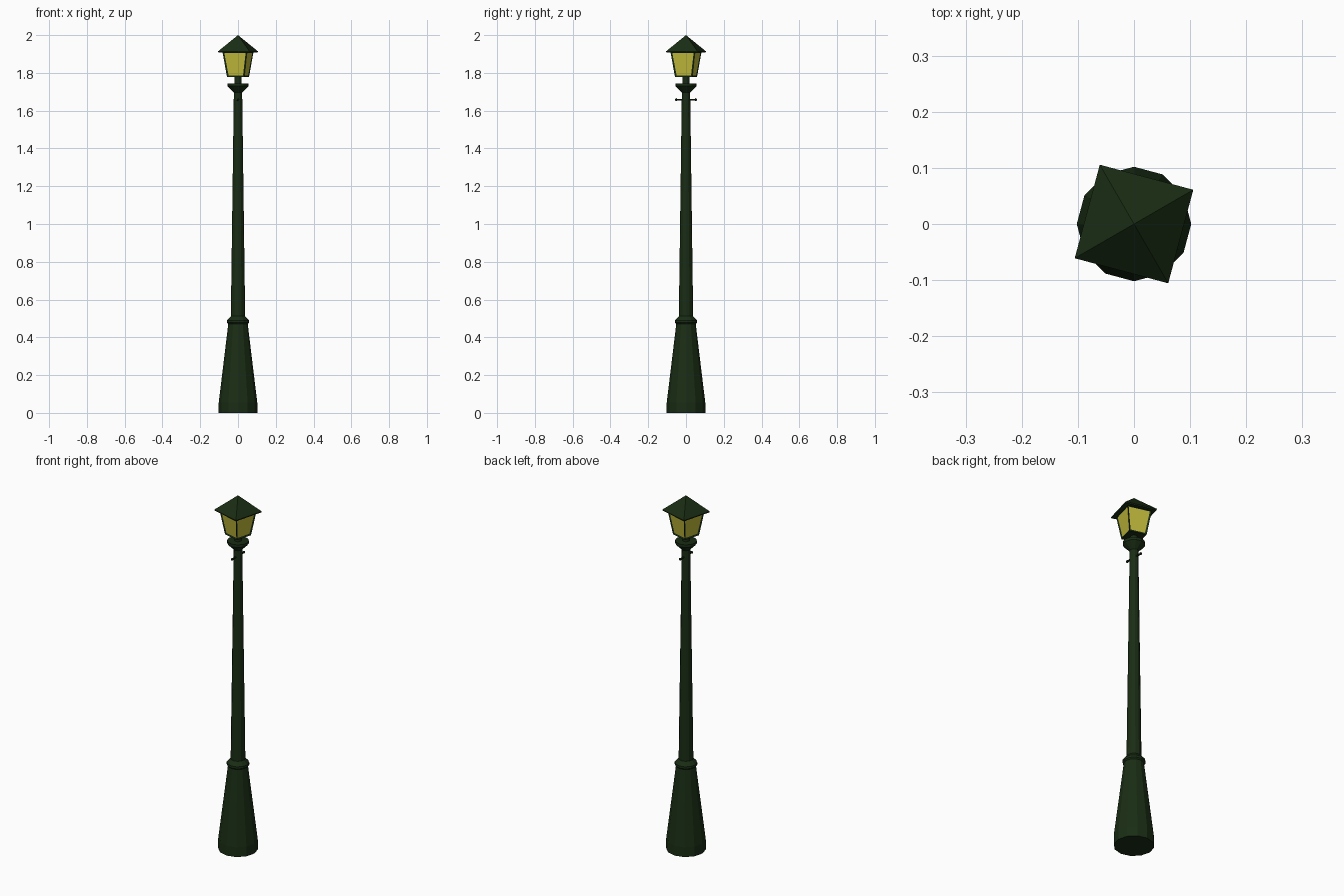
import bpy, bmesh, math
from mathutils import Vector

if "Cube" in bpy.data.objects:
    bpy.data.objects.remove(bpy.data.objects["Cube"])


def material(name, rgb):
    m = bpy.data.materials.new(name)
    m.diffuse_color = (*rgb, 1)
    m.use_nodes = True
    m.node_tree.nodes["Principled BSDF"].inputs["Base Color"].default_value = m.diffuse_color
    return m


GREEN = material("dark_green_paint", (0.01, 0.026, 0.007))
GLASS = material("yellow_glass", (0.55, 0.51, 0.045))
TWIST = math.radians(30)  # lantern is turned on the post


def finish(name, bm, mats=(GREEN,)):
    bmesh.ops.recalc_face_normals(bm, faces=bm.faces)
    me = bpy.data.meshes.new(name)
    bm.to_mesh(me)
    bm.free()
    for m in mats:
        me.materials.append(m)
    ob = bpy.data.objects.new(name, me)
    bpy.context.collection.objects.link(ob)
    return ob


def stack(profile, sides, angle=0.0):
    """Closed stack of polygon rings from (radius, z) pairs; radius 0 is a tip."""
    bm = bmesh.new()
    rings = []
    for r, z in profile:
        n = sides if r > 0 else 1
        rings.append([bm.verts.new((r * math.cos(angle + math.tau * i / sides),
                                    r * math.sin(angle + math.tau * i / sides), z))
                      for i in range(n)])
    for a, b in zip(rings, rings[1:]):
        for i in range(sides):
            j = (i + 1) % sides
            if len(b) == 1:
                bm.faces.new((a[i], a[j], b[0]))
            else:
                bm.faces.new((a[i], a[j], b[j], b[i]))
    for ring in (rings[0], rings[-1]):
        if len(ring) > 1:
            bm.faces.new(ring)
    return bm


# Post: flared foot, ring moulding, tapering shaft, cup and neck
finish("base", stack([(0.102, 0), (0.102, 0.055), (0.051, 0.475)], 12))
finish("base_ring", stack([(0.05, 0.47), (0.058, 0.478), (0.058, 0.49), (0.038, 0.512)], 12))
finish("shaft", stack([(0.038, 0.505), (0.022, 1.7)], 12))
finish("cup", stack([(0.021, 1.695), (0.034, 1.708), (0.056, 1.73), (0.056, 1.745)], 12))
finish("neck", stack([(0.018, 1.74), (0.018, 1.78)], 12))

# Lantern body: tapered square box with recessed glass panes
bm = stack([(0.067, 1.777), (0.095, 1.912)], 4, TWIST)
bmesh.ops.recalc_face_normals(bm, faces=bm.faces)
panes = [f for f in bm.faces if abs(f.normal.z) < 0.8]
bmesh.ops.inset_individual(bm, faces=panes, thickness=0.012, depth=-0.004)
for f in panes:
    f.material_index = 1
finish("lantern", bm, (GREEN, GLASS))

# Pyramid roof with a thin eave
finish("roof", stack([(0.12, 1.908), (0.122, 1.914), (0, 2.0)], 4, TWIST))

# Ladder bar with knob ends
bar = finish("ladder_bar", stack([(0.005, -0.054), (0.005, 0.054)], 8))
bar.rotation_euler.x = math.pi / 2
bar.location.z = 1.658
for side in (-1, 1):
    bm = bmesh.new()
    bmesh.ops.create_icosphere(bm, subdivisions=1, radius=0.008)
    bmesh.ops.translate(bm, verts=bm.verts, vec=Vector((0, side * 0.052, 1.658)))
    finish("bar_knob", bm)
